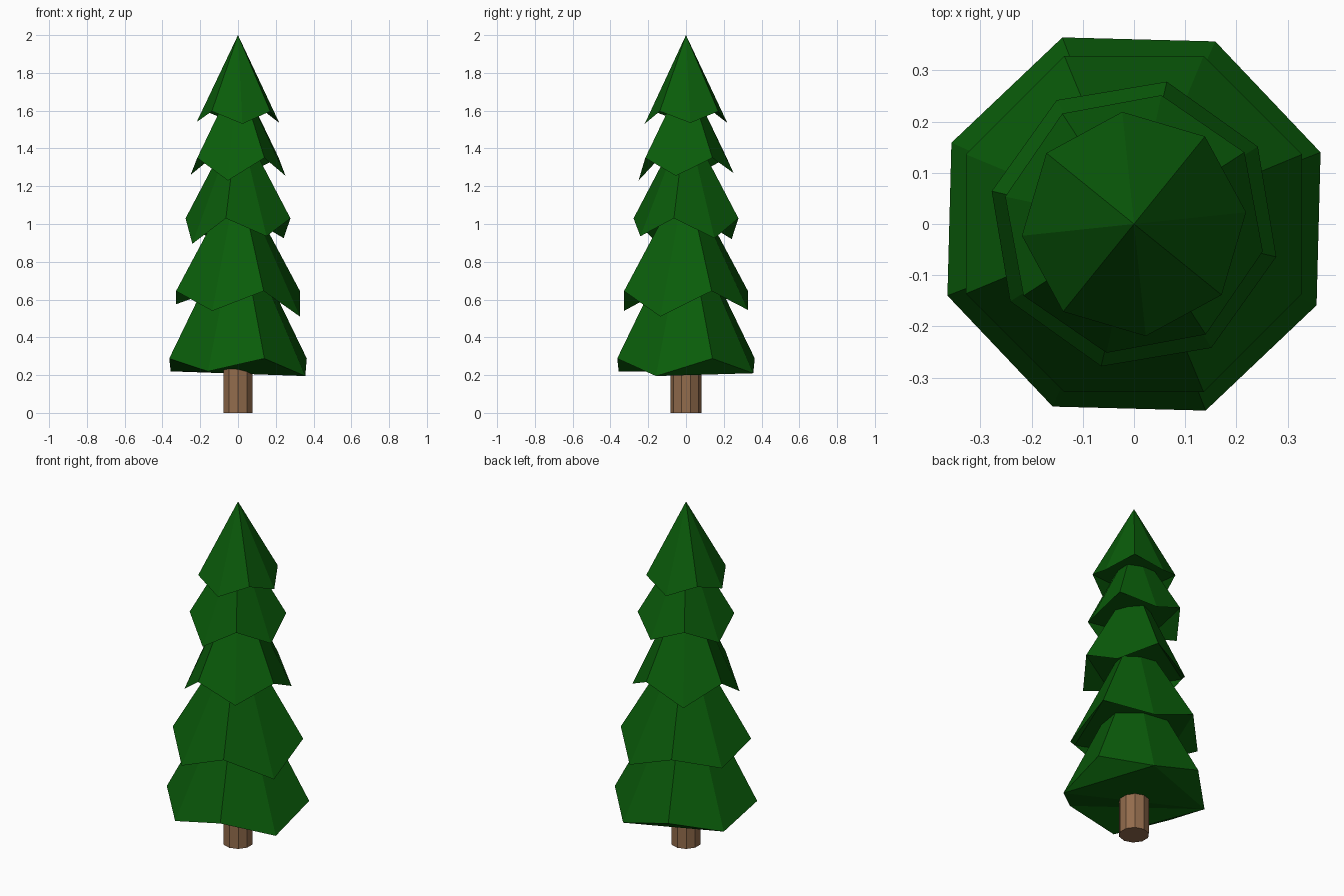
import bpy, bmesh
from math import radians, cos, sin

cube = bpy.data.objects.get("Cube")
if cube:
    bpy.data.objects.remove(cube, do_unlink=True)


def make_material(name, rgb):
    mat = bpy.data.materials.new(name)
    mat.use_nodes = True
    color = (*rgb, 1)
    mat.diffuse_color = color
    bsdf = mat.node_tree.nodes["Principled BSDF"]
    bsdf.inputs["Base Color"].default_value = color
    bsdf.inputs["Roughness"].default_value = 0.9
    return mat


def finish(bm, name, mat):
    bmesh.ops.recalc_face_normals(bm, faces=bm.faces)
    mesh = bpy.data.meshes.new(name)
    bm.to_mesh(mesh)
    bm.free()
    mesh.materials.append(mat)
    obj = bpy.data.objects.new(name, mesh)
    bpy.context.scene.collection.objects.link(obj)
    return obj


def foliage_tier(name, radius, turn, apex_z, notch_z, tips_z, underside, mat):
    """Eight-sided cone whose rim alternates raised notches and drooping tips."""
    bm = bmesh.new()
    apex = bm.verts.new((0, 0, apex_z))
    rim = []
    for i in range(8):
        a = radians(turn + 45 * i)
        z = tips_z[i // 2] if i % 2 else notch_z
        rim.append(bm.verts.new((radius * cos(a), radius * sin(a), z)))
    for i in range(8):
        bm.faces.new((apex, rim[i], rim[(i + 1) % 8]))
    for panel in underside:
        bm.faces.new([rim[i] for i in panel])
    return finish(bm, name, mat)


green = make_material("pine green", (0.003, 0.107, 0.003))
brown = make_material("bark brown", (0.29, 0.15, 0.073))

# Trunk: ten-sided post with a corner facing front and back
bm = bmesh.new()
bmesh.ops.create_cone(bm, cap_ends=True, segments=10, radius1=0.081, radius2=0.081, depth=0.4)
bmesh.ops.translate(bm, verts=bm.verts, vec=(0, 0, 0.2))
finish(bm, "trunk", brown)

# Undersides as rim corners: hollowed up to the notches, or sagging between tips
hollow = ((0, 1, 2), (2, 3, 4), (4, 5, 6), (6, 7, 0), (0, 2, 4, 6))
sagging = ((7, 0, 1), (1, 2, 3), (3, 4, 5), (5, 6, 3), (3, 6, 7), (7, 1, 3))

# Foliage: name, radius, turn, apex height, notch height, tip heights, underside
tiers = [
    ("foliage_bottom", 0.39, 21, 1.04, 0.288, (0.21, 0.22, 0.22, 0.195), sagging),
    ("foliage_lower", 0.355, 22.5, 1.26, 0.645, (0.545, 0.575, 0.54, 0.51), hollow),
    ("foliage_middle", 0.285, -13, 1.56, 1.03, (0.925, 0.92, 0.895, 0.935), hollow),
    ("foliage_upper", 0.257, 33, 1.80, 1.35, (1.27, 1.26, 1.23, 1.255), hollow),
    ("foliage_top", 0.22, -39, 2.0, 1.597, (1.535, 1.535, 1.54, 1.53), hollow),
]
for tier in tiers:
    foliage_tier(*tier, green)
